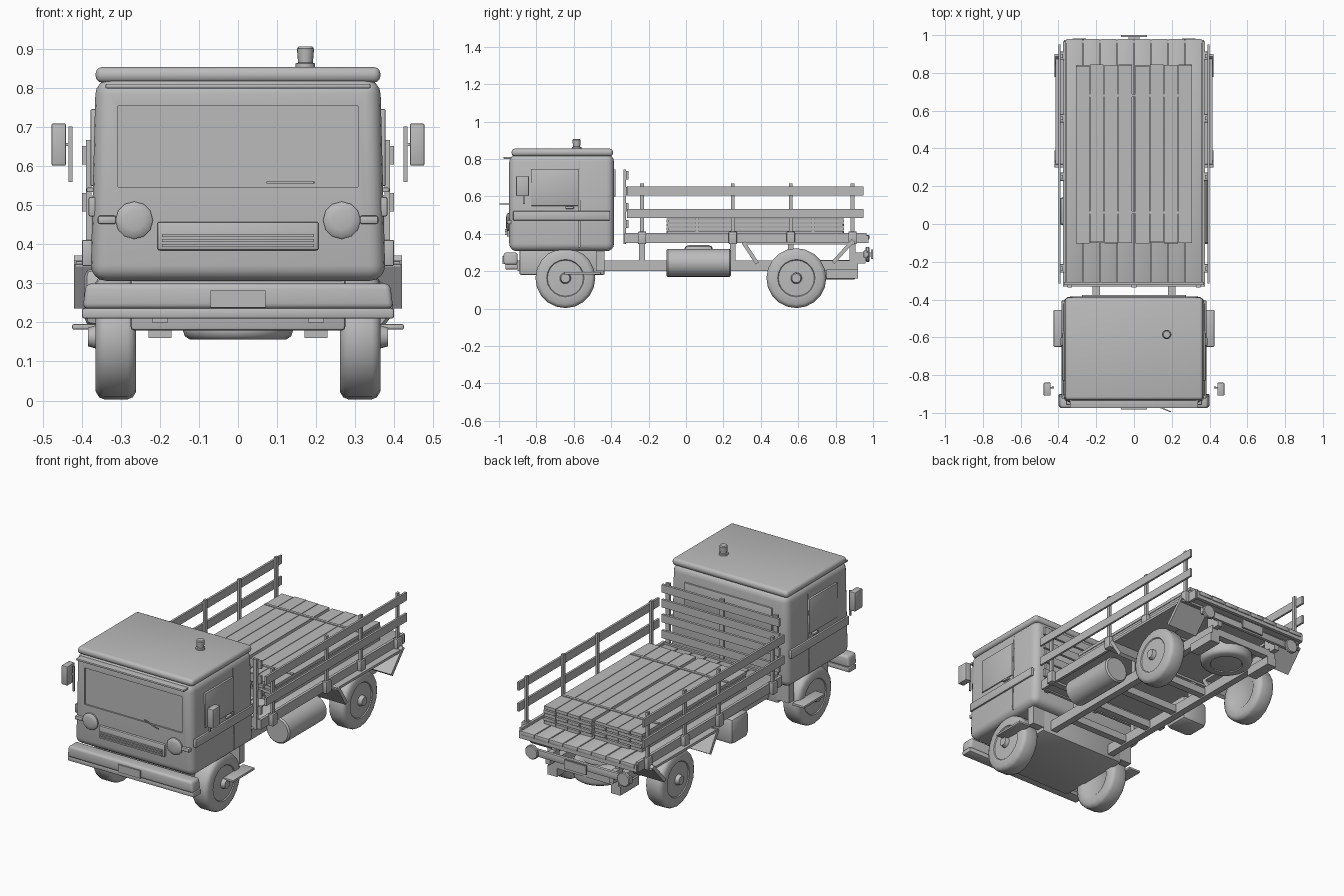
import bpy, bmesh, math
from mathutils import Matrix, Vector

old = bpy.data.objects.get("Cube")
if old:
    bpy.data.objects.remove(old, do_unlink=True)

grey = bpy.data.materials.new("plain grey")
grey.use_nodes = True
GREY = (0.5, 0.5, 0.5, 1)
grey.diffuse_color = GREY
grey.node_tree.nodes["Principled BSDF"].inputs["Base Color"].default_value = GREY


def finish(name, bm, smooth=True):
    bmesh.ops.recalc_face_normals(bm, faces=bm.faces)
    me = bpy.data.meshes.new(name)
    bm.to_mesh(me)
    bm.free()
    ob = bpy.data.objects.new(name, me)
    bpy.context.collection.objects.link(ob)
    me.materials.append(grey)
    if smooth:
        bpy.ops.object.select_all(action='DESELECT')
        ob.select_set(True)
        bpy.context.view_layer.objects.active = ob
        bpy.ops.object.shade_smooth_by_angle(angle=math.radians(40))
    return ob


def box(name, x, y, z, bevel=0, segs=2, top=1.0, tilt=0):
    """Box from ranges; top scales the upper face in x, tilt turns it about x."""
    c = Vector((sum(x) / 2, sum(y) / 2, sum(z) / 2))
    bm = bmesh.new()
    bmesh.ops.create_cube(bm, size=1)
    for v in bm.verts:
        if v.co.z > 0:
            v.co.x *= top
        v.co = Vector((v.co.x * (x[1] - x[0]), v.co.y * (y[1] - y[0]), v.co.z * (z[1] - z[0])))
    if bevel:
        bmesh.ops.bevel(bm, geom=bm.edges[:], offset=bevel, segments=segs, profile=0.5, affect='EDGES')
    bm.transform(Matrix.Translation(c) @ Matrix.Rotation(tilt, 4, 'X'))
    return finish(name, bm, bool(bevel))


def lathe(name, profile, centre, axis='Z', sides=24):
    """Spin (radius, height) points into a closed solid."""
    bm = bmesh.new()
    vs = [bm.verts.new((r, 0, h)) for r, h in profile]
    es = [bm.edges.new(p) for p in zip(vs, vs[1:])]
    bmesh.ops.spin(bm, geom=vs + es, cent=(0, 0, 0), axis=(0, 0, 1), angle=math.tau, steps=sides)
    bmesh.ops.remove_doubles(bm, verts=bm.verts, dist=1e-5)
    turn = {'X': Matrix.Rotation(math.pi / 2, 4, 'Y'), '-X': Matrix.Rotation(-math.pi / 2, 4, 'Y'),
            '-Y': Matrix.Rotation(math.pi / 2, 4, 'X'), 'Y': Matrix.Rotation(-math.pi / 2, 4, 'X'),
            'Z': Matrix(), '-Z': Matrix.Rotation(math.pi, 4, 'X')}[axis]
    bm.transform(Matrix.Translation(centre) @ turn)
    return finish(name, bm)


def rod(name, r, length, centre, axis, sides=16, soft=0.0):
    h = length / 2
    return lathe(name, [(0, -h), (r - soft, -h), (r, -h + soft), (r, h - soft), (r - soft, h), (0, h)],
                 centre, axis, sides)


def pair(name, x, *rest, **kw):
    """Box mirrored to both sides."""
    box("left_" + name, x, *rest, **kw)
    box("right_" + name, (-x[1], -x[0]), *rest, **kw)


SIDES = (("left", 1), ("right", -1))

# Cab shell with recessed windscreen and door seams
cab = box("cab", (-0.378, 0.378), (-0.945, -0.385), (0.307, 0.825), bevel=0.04, segs=4, top=0.965)
cuts = [box("cutter", (-0.308, 0.308), (-1, -0.936), (0.547, 0.755))]
for s in (1, -1):
    cuts.append(box("cutter", sorted((s * 0.363, s * 0.5)), (-0.574, -0.568), (0.33, 0.79)))
bpy.context.view_layer.objects.active = cab
for c in cuts:
    mod = cab.modifiers.new("recess", 'BOOLEAN')
    mod.operation = 'DIFFERENCE'
    mod.object = c
    bpy.ops.object.modifier_move_to_index(modifier=mod.name, index=0)
    bpy.ops.object.modifier_apply(modifier=mod.name)
    bpy.data.objects.remove(c, do_unlink=True)

pair("side_window", (0.36, 0.378), (-0.83, -0.575), (0.55, 0.747), bevel=0.003)
box("back_window", (-0.275, 0.275), (-0.4, -0.376), (0.6, 0.745), bevel=0.003)
box("roof", (-0.365, 0.365), (-0.932, -0.39), (0.815, 0.855), bevel=0.017, segs=3)
box("visor_strip", (-0.34, 0.34), (-0.975, -0.9), (0.8, 0.812), bevel=0.004)
pair("belt_strip", (0.362, 0.383), (-0.925, -0.405), (0.472, 0.522), bevel=0.005)
pair("door_handle", (0.37, 0.388), (-0.645, -0.6), (0.534, 0.546), bevel=0.003)
lathe("beacon", [(0, 0), (0.025, 0), (0.025, 0.012), (0.019, 0.014), (0.022, 0.05), (0.018, 0.055), (0, 0.055)],
      (0.173, -0.585, 0.852), sides=16)

# Front face details
box("grille", (-0.207, 0.207), (-0.958, -0.93), (0.385, 0.458), bevel=0.006)
for i in range(3):
    box("grille_slat", (-0.195, 0.195), (-0.968, -0.95), (0.393 + i * 0.013, 0.401 + i * 0.013))
for side, s in SIDES:
    lathe(side + "_headlight", [(0, 0), (0.048, 0), (0.048, 0.015), (0.041, 0.021), (0.025, 0.024), (0, 0.025)],
          (s * 0.266, -0.938, 0.462), '-Y', 12)
    box(side + "_turn_signal", sorted((s * 0.312, s * 0.36)), (-0.958, -0.92), (0.452, 0.474), bevel=0.006)
wiper = box("wiper", (-0.065, 0.065), (-0.003, 0.003), (-0.003, 0.003))
wiper.location = (0.135, -0.97, 0.559)
wiper.rotation_euler.z = math.radians(-22)
box("bumper", (-0.398, 0.398), (-0.975, -0.9), (0.235, 0.3), bevel=0.014, segs=3, top=0.98)
box("bumper_lip", (-0.4, 0.4), (-0.966, -0.9), (0.21, 0.237), bevel=0.006, segs=2)
box("front_plate", (-0.07, 0.07), (-0.981, -0.97), (0.238, 0.282))

# Mirrors and steps
pair("mirror", (0.441, 0.478), (-0.908, -0.84), (0.602, 0.71), bevel=0.004)
pair("mirror_stay", (0.424, 0.434), (-0.871, -0.861), (0.56, 0.702))
pair("mirror_mount", (0.43, 0.445), (-0.87, -0.862), (0.652, 0.66))
pair("step", (0.35, 0.425), (-0.65, -0.455), (0.182, 0.196), bevel=0.004)

# Underbody of the cab
box("engine_tub", (-0.275, 0.275), (-0.89, -0.435), (0.18, 0.32), bevel=0.008)
pair("rear_cab_skirt", (0.2, 0.345), (-0.48, -0.435), (0.2, 0.32))

# Frame
pair("frame_rail", (0.18, 0.22), (-0.9, 0.92), (0.2, 0.258))
for y in (-0.3, -0.1, 0.12, 0.36, 0.9):
    box("cross_member", (-0.2, 0.2), (y - 0.02, y + 0.02), (0.208, 0.25))

# Wheels and spare
TYRE = [(0, -0.045), (0.09, -0.045), (0.1, -0.052), (0.14, -0.052), (0.155, -0.043), (0.16, -0.03),
        (0.16, 0.03), (0.155, 0.043), (0.14, 0.052), (0.1, 0.052), (0.096, 0.047), (0.03, 0.05)]
HUB = [(0.024, 0.072), (0, 0.072)]
for where, y in (("front", -0.645), ("rear", 0.59)):
    for side, s in SIDES:
        lathe(f"{where}_{side}_wheel", TYRE + HUB, (s * 0.313, y, 0.163), 'X' if s > 0 else '-X', 20)
lathe("spare_wheel", [(r * 0.88, h) for r, h in TYRE] + [(0, 0.05)], (0, 0.775, 0.208), '-Z', 20)
pair("rear_frame_bracket", (0.17, 0.23), (0.75, 0.92), (0.16, 0.21))

# Fuel tank and side locker
rod("fuel_tank", 0.075, 0.345, (0.322, 0.067, 0.245), 'Y', 24, 0.008)
box("side_locker", (-0.395, -0.23), (-0.01, 0.145), (0.19, 0.34), bevel=0.025)

# Rear mudguards: flat top with two sloping flaps
pair("mudguard_top", (0.23, 0.415), (0.3, 0.9), (0.343, 0.357))
pair("mudguard_front", (0.23, 0.42), (0.334, 0.354), (0.23, 0.365), tilt=math.radians(33))
pair("mudguard_rear", (0.23, 0.42), (0.83, 0.85), (0.225, 0.385), tilt=math.radians(-42))

# Bed: joists, border and lengthwise boards
box("bed_floor", (-0.365, 0.365), (-0.32, 0.96), (0.358, 0.372))
pair("bed_edge", (0.36, 0.376), (-0.33, 0.965), (0.35, 0.405))
box("bed_front_edge", (-0.37, 0.37), (-0.33, -0.315), (0.35, 0.405))
box("bed_rear_edge", (-0.37, 0.37), (0.955, 0.975), (0.35, 0.392))
for i in range(8):
    x = -0.315 + i * 0.09
    box("bed_board", (x - 0.043, x + 0.043), (-0.32, 0.98), (0.37, 0.395), bevel=0.005)
for y in (-0.235, 0.25, 0.56, 0.89):
    box("bed_joist", (-0.36, 0.36), (y - 0.018, y + 0.018), (0.346, 0.36))
    pair("bed_mount", (0.185, 0.215), (y - 0.015, y + 0.015), (0.255, 0.35))

# Stake sides
for y in (-0.235, 0.25, 0.56, 0.89):
    pair("stake", (0.376, 0.39), (y - 0.01, y + 0.01), (0.36, 0.668))
    pair("stake_pocket", (0.37, 0.4), (y - 0.022, y + 0.022), (0.345, 0.412), bevel=0.004)
for z in (0.485, 0.605):
    pair("side_rail", (0.388, 0.4), (-0.315, 0.95), (z, z + 0.047))

# Headboard behind the cab
for x in (-0.34, 0, 0.34):
    box("headboard_post", (x - 0.012, x + 0.012), (-0.335, -0.32), (0.345, 0.745))
for z in (0.43, 0.52, 0.605, 0.69):
    box("headboard_slat", (-0.37, 0.37), (-0.322, -0.308), (z, z + 0.045))

# Stacked planks on spacers, in two bundles
for layer in range(5):
    z = 0.397 + layer * 0.021
    for i in range(8):
        x = -0.272 + i * 0.0755 + (0.015 if i > 3 else 0)
        dy = 0.003 * ((i * 3 + layer * 2) % 4 - 1.5)
        box("load_plank", (x - 0.036, x + 0.036), (-0.1 + dy, 0.84 + dy), (z, z + 0.017))
    for y in (0.06, 0.68):
        box("load_spacer", (-0.305, 0.305), (y - 0.008, y + 0.008), (z + 0.015, z + 0.021))

# Tail bar, lights and plate
box("tail_bar", (-0.33, 0.33), (0.95, 0.97), (0.27, 0.31), bevel=0.004)
pair("tail_bar_arm", (0.185, 0.215), (0.89, 0.96), (0.24, 0.3))
for side, s in SIDES:
    rod(side + "_tail_light", 0.04, 0.02, (s * 0.29, 0.971, 0.29), 'Y', 16, 0.004)
box("rear_plate", (-0.07, 0.07), (0.99, 1.0), (0.265, 0.315))
box("rear_plate_mount", (-0.03, 0.03), (0.965, 0.992), (0.28, 0.3))
